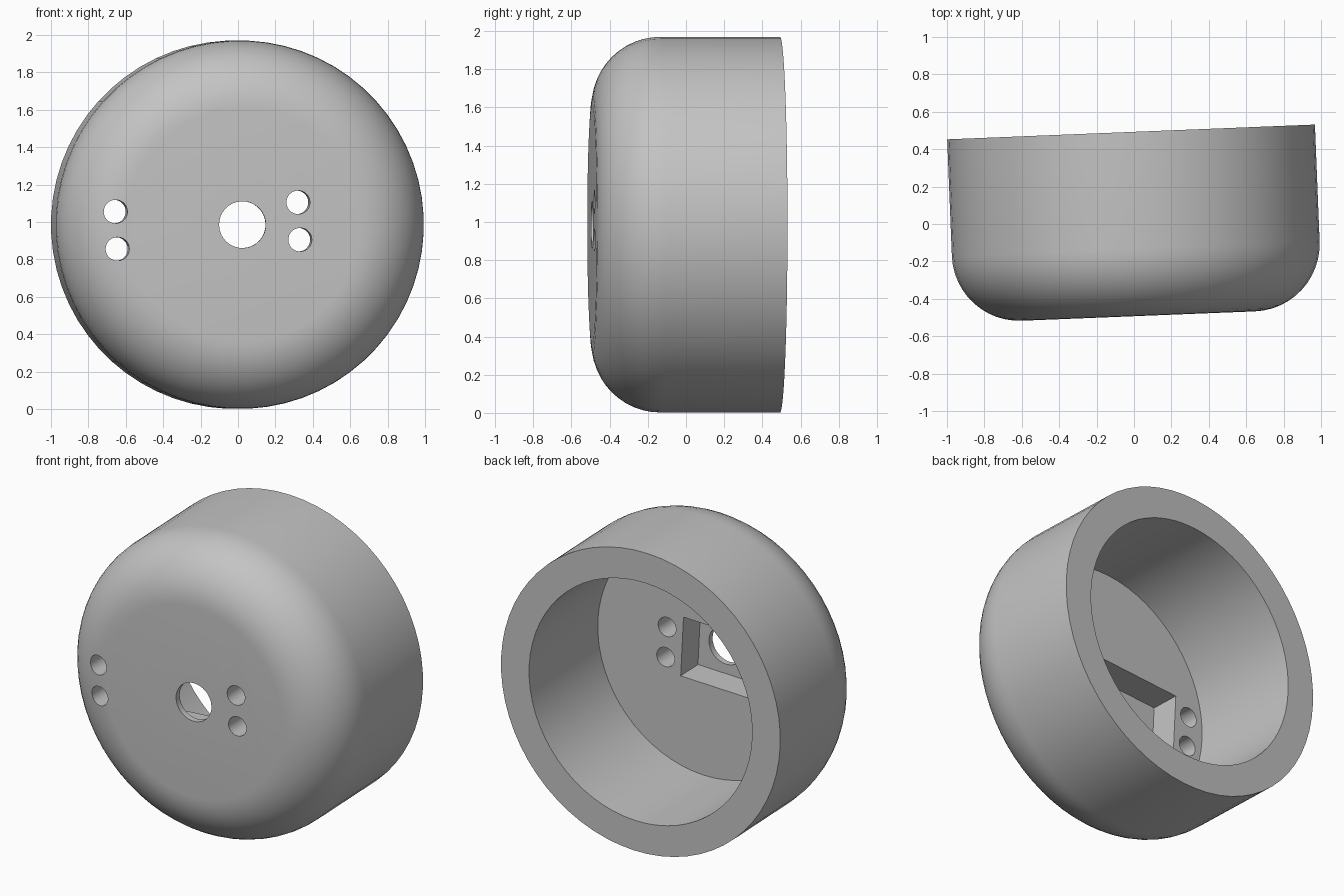
import bpy, bmesh
from math import radians, sin, cos, pi
from mathutils import Matrix

if "Cube" in bpy.data.objects:
    bpy.data.objects.remove(bpy.data.objects["Cube"])

RADIUS, HALF, FILLET = 0.985, 0.4925, 0.36
INNER, FLOOR, WEB = 0.787, -0.2625, -0.4525
SEGMENTS = 64

# Single grey plastic
grey = bpy.data.materials.new("grey_plastic")
grey.use_nodes = True
color = (0.55, 0.55, 0.55, 1)
grey.diffuse_color = color
grey.node_tree.nodes["Principled BSDF"].inputs["Base Color"].default_value = color


def make_object(name, bm):
    bmesh.ops.recalc_face_normals(bm, faces=bm.faces)
    mesh = bpy.data.meshes.new(name)
    bm.to_mesh(mesh)
    bm.free()
    mesh.materials.append(grey)
    obj = bpy.data.objects.new(name, mesh)
    bpy.context.collection.objects.link(obj)
    return obj


def cut(target, cutter):
    bpy.context.view_layer.objects.active = target
    mod = target.modifiers.new("cut", "BOOLEAN")
    mod.operation, mod.solver, mod.object = "DIFFERENCE", "EXACT", cutter
    bpy.ops.object.modifier_apply(modifier=mod.name)
    bpy.data.objects.remove(cutter)


def hole_cutter(x, z, radius):
    bm = bmesh.new()
    place = Matrix.Translation((x, -0.4, z)) @ Matrix.Rotation(pi / 2, 4, "X")
    bmesh.ops.create_cone(bm, cap_ends=True, segments=32, radius1=radius,
                          radius2=radius, depth=0.6, matrix=place)
    return make_object("hole_cutter", bm)


def pocket_cutter(x, z, width, height):
    bm = bmesh.new()
    back = FLOOR + 0.1
    place = Matrix.Translation((x, (WEB + back) / 2, z))
    size = Matrix.Diagonal((width, back - WEB, height, 1))
    bmesh.ops.create_cube(bm, size=1, matrix=place @ size)
    return make_object("pocket_cutter", bm)


# Cup body: rounded front, hollow open back, turned around the y axis
profile = [(0, -HALF)]
for i in range(13):
    a = i / 12 * pi / 2
    profile.append((RADIUS - FILLET + FILLET * sin(a), -HALF + FILLET - FILLET * cos(a)))
profile += [(RADIUS, HALF), (INNER, HALF), (INNER, FLOOR), (0, FLOOR)]

bm = bmesh.new()
verts = [bm.verts.new((r, y, 0)) for r, y in profile]
edges = [bm.edges.new(pair) for pair in zip(verts, verts[1:])]
bmesh.ops.spin(bm, geom=verts + edges, cent=(0, 0, 0), axis=(0, 1, 0),
               angle=2 * pi, steps=SEGMENTS, use_merge=True)
bmesh.ops.remove_doubles(bm, verts=bm.verts, dist=0.0005)
# Turn each end fan into one flat disc
flat = [f for f in bm.faces if any(v.co.x ** 2 + v.co.z ** 2 < 1e-6 for v in f.verts)]
bmesh.ops.dissolve_faces(bm, faces=[f for f in flat if f.calc_center_median().y < -0.4])
bmesh.ops.dissolve_faces(bm, faces=[f for f in bm.faces if any(
    v.co.x ** 2 + v.co.z ** 2 < 1e-6 for v in f.verts)])
cup = make_object("wheel_cup", bm)

# Motor pocket, shaft hole and two pairs of screw holes
cut(cup, pocket_cutter(-0.187, 0.008, 0.76, 0.39))
cut(cup, hole_cutter(0, 0, 0.125))
for x in (0.304, -0.674):
    for z in (-0.096, 0.104):
        cut(cup, hole_cutter(x, z, 0.063))

# Slight turn and roll of the whole cup
cup.matrix_world = (Matrix.Translation((0.004, 0, 0.986))
                    @ Matrix.Rotation(radians(2.3), 4, "Z")
                    @ Matrix.Rotation(radians(-2.9), 4, "Y"))

bpy.ops.object.select_all(action="DESELECT")
cup.select_set(True)
bpy.context.view_layer.objects.active = cup
bpy.ops.object.shade_smooth_by_angle(angle=radians(30))
